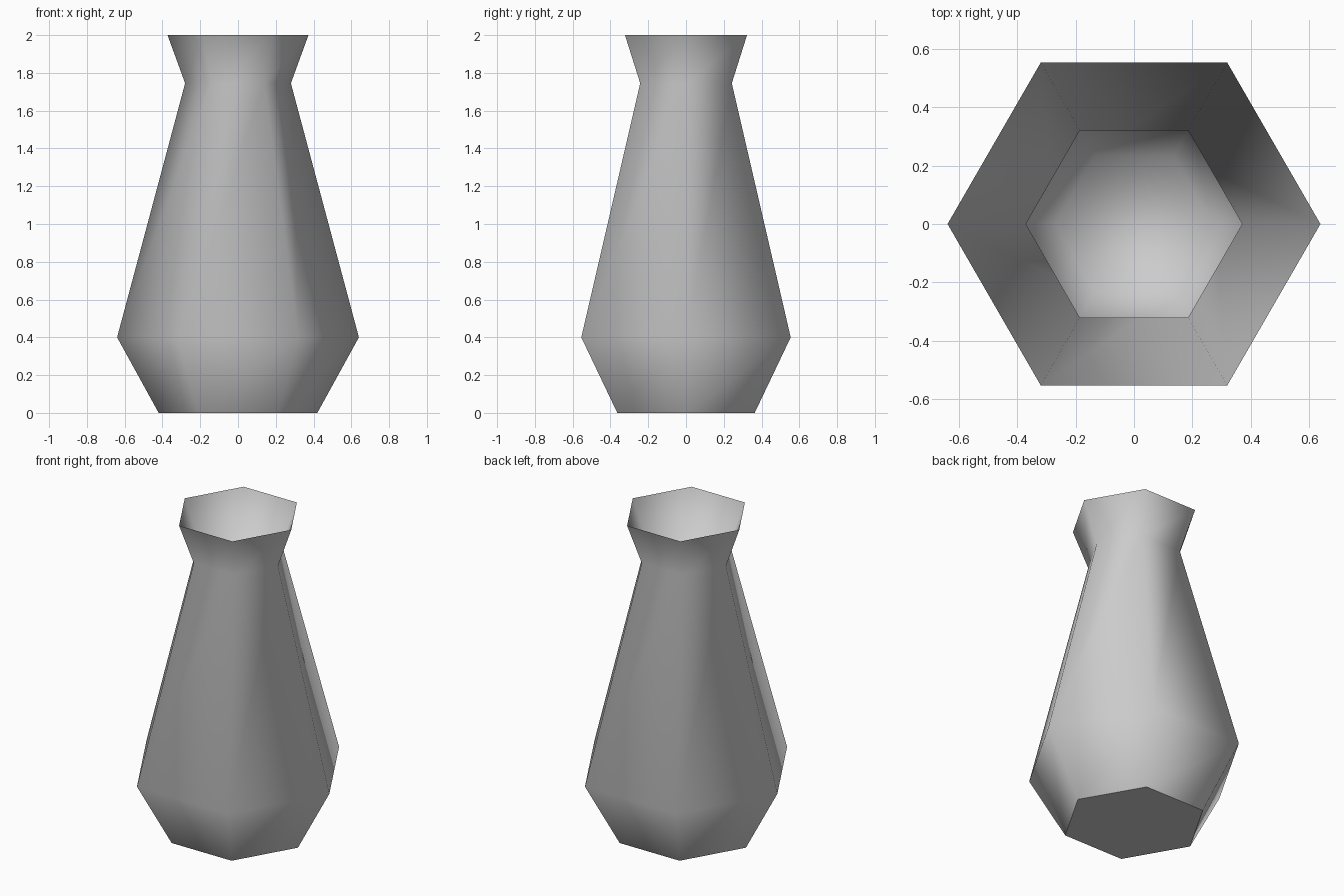
import bpy, bmesh
from math import cos, sin, tau

cube = bpy.data.objects.get("Cube")
if cube:
    bpy.data.objects.remove(cube, do_unlink=True)

SIDES = 6


def material(name, colour):
    mat = bpy.data.materials.new(name)
    mat.use_nodes = True
    mat.diffuse_color = colour
    shader = mat.node_tree.nodes["Principled BSDF"]
    shader.inputs["Base Color"].default_value = colour
    shader.inputs["Roughness"].default_value = 0.8
    return mat


def ring(bm, radius, z):
    return [bm.verts.new((radius * cos(tau * i / SIDES), radius * sin(tau * i / SIDES), z))
            for i in range(SIDES)]


def bridge(bm, low, high):
    for i in range(SIDES):
        j = (i + 1) % SIDES
        bm.faces.new((low[i], low[j], high[j], high[i]))


# Outer profile: base, belly, neck, rim; then the inside of the mouth
profile = [(0.42, 0), (0.64, 0.4), (0.28, 1.745), (0.373, 2), (0.27, 1.75)]

bm = bmesh.new()
rings = [ring(bm, r, z) for r, z in profile]
for low, high in zip(rings, rings[1:]):
    bridge(bm, low, high)
base = bm.faces.new(reversed(rings[0]))
bm.faces.new(rings[-1])

# Smooth walls with a crisp base and rim
for face in bm.faces:
    face.smooth = True
for edge in bm.edges:
    on_rim = all(v in rings[3] for v in edge.verts)
    edge.smooth = not (on_rim or edge in base.edges)

mesh = bpy.data.meshes.new("vase")
bm.to_mesh(mesh)
bm.free()
mesh.materials.append(material("light grey", (0.6, 0.6, 0.6, 1)))
vase = bpy.data.objects.new("vase", mesh)
bpy.context.collection.objects.link(vase)
